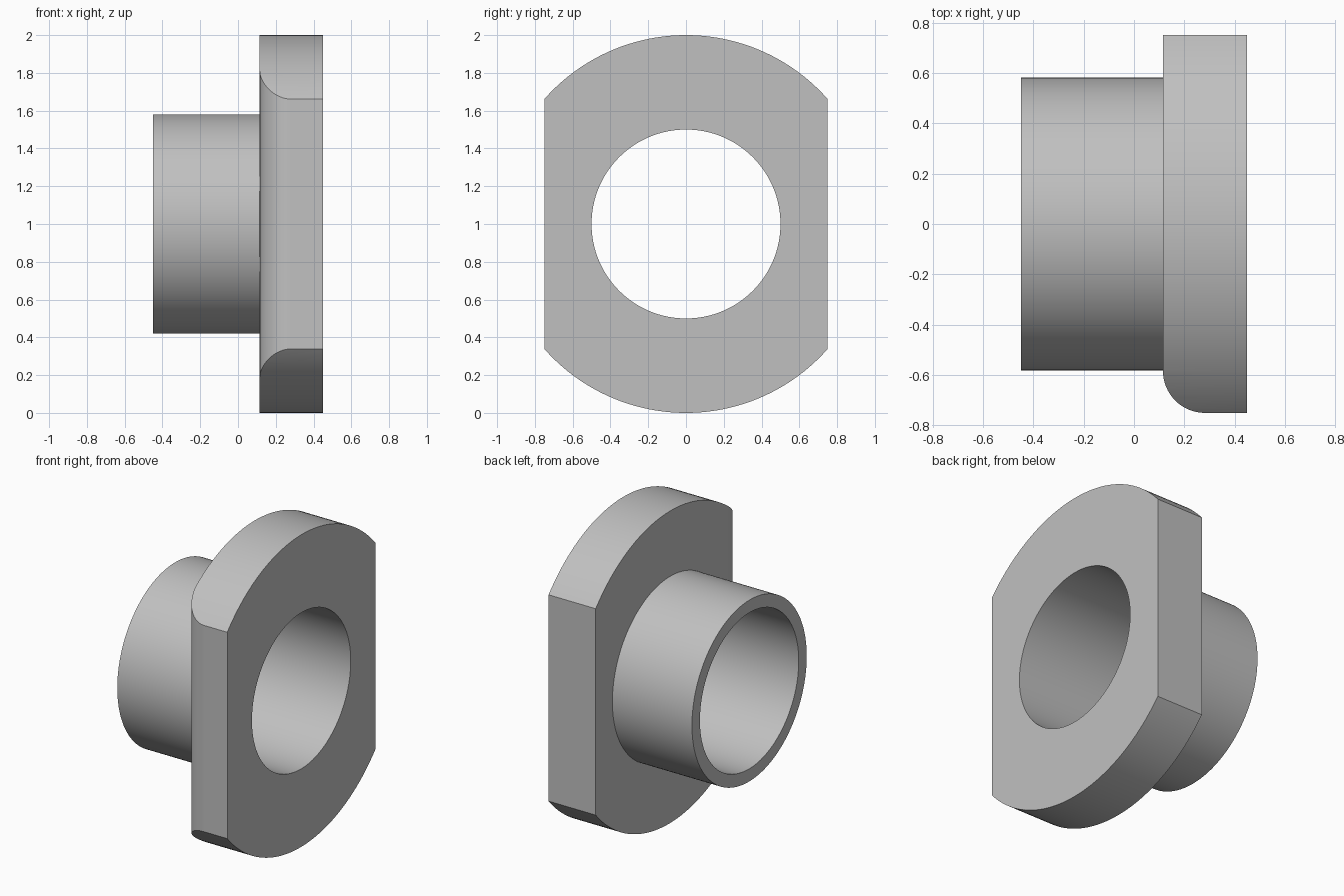
import bpy, bmesh, math
from mathutils import Matrix, Vector

cube = bpy.data.objects.get("Cube")
if cube:
    bpy.data.objects.remove(cube, do_unlink=True)

END = 0.449          # half length along x
STEP = 0.115         # sleeve meets flange
BORE, SLEEVE, FLANGE = 0.5, 0.581, 1.0
FLAT, ROUND = 0.75, 0.167
SEGMENTS = 160

grey = bpy.data.materials.new("plain grey")
grey.use_nodes = True
colour = (0.53, 0.53, 0.53, 1)
grey.diffuse_color = colour
grey.node_tree.nodes["Principled BSDF"].inputs["Base Color"].default_value = colour


def make_object(name, bm):
    bmesh.ops.recalc_face_normals(bm, faces=bm.faces[:])
    mesh = bpy.data.meshes.new(name)
    bm.to_mesh(mesh)
    bm.free()
    mesh.materials.append(grey)
    obj = bpy.data.objects.new(name, mesh)
    bpy.context.collection.objects.link(obj)
    return obj


# Sleeve and round flange, revolved about the x axis
profile = [(-END, BORE), (END, BORE), (END, FLANGE),
           (STEP, FLANGE), (STEP, SLEEVE), (-END, SLEEVE)]
bm = bmesh.new()
rings = []
for i in range(SEGMENTS):
    turn = Matrix.Rotation(math.tau * i / SEGMENTS, 3, 'X')
    rings.append([bm.verts.new(turn @ Vector((x, 0, r)) + Vector((0, 0, 1)))
                  for x, r in profile])
for i, ring in enumerate(rings):
    after = rings[(i + 1) % SEGMENTS]
    for j in range(len(profile)):
        k = (j + 1) % len(profile)
        bm.faces.new((ring[j], ring[k], after[k], after[j]))
bushing = make_object("flanged_bushing", bm)

# Trimming block: two flat sides, one with a rounded long edge
outline = [(-0.6, ROUND - FLAT)]
for i in range(17):
    a = math.pi / 2 * i / 16
    outline.append((STEP + ROUND * (1 - math.cos(a)),
                    ROUND - FLAT - ROUND * math.sin(a)))
outline += [(0.6, -FLAT), (0.6, FLAT), (-0.6, FLAT)]
bm = bmesh.new()
base = bm.faces.new([bm.verts.new((x, y, -0.2)) for x, y in outline])
grown = bmesh.ops.extrude_face_region(bm, geom=[base])
bmesh.ops.translate(bm, vec=(0, 0, 2.4),
                    verts=[v for v in grown["geom"] if isinstance(v, bmesh.types.BMVert)])
block = make_object("trimming_block", bm)
block.hide_render = True

# Trim the flange, then drop the helper
trim = bushing.modifiers.new("trim flats", 'BOOLEAN')
trim.operation = 'INTERSECT'
trim.solver = 'EXACT'
trim.object = block
bpy.ops.object.select_all(action='DESELECT')
bpy.context.view_layer.objects.active = bushing
bushing.select_set(True)
bpy.ops.object.modifier_apply(modifier=trim.name)
bpy.data.objects.remove(block, do_unlink=True)
bpy.ops.object.shade_smooth_by_angle(angle=math.radians(25))
